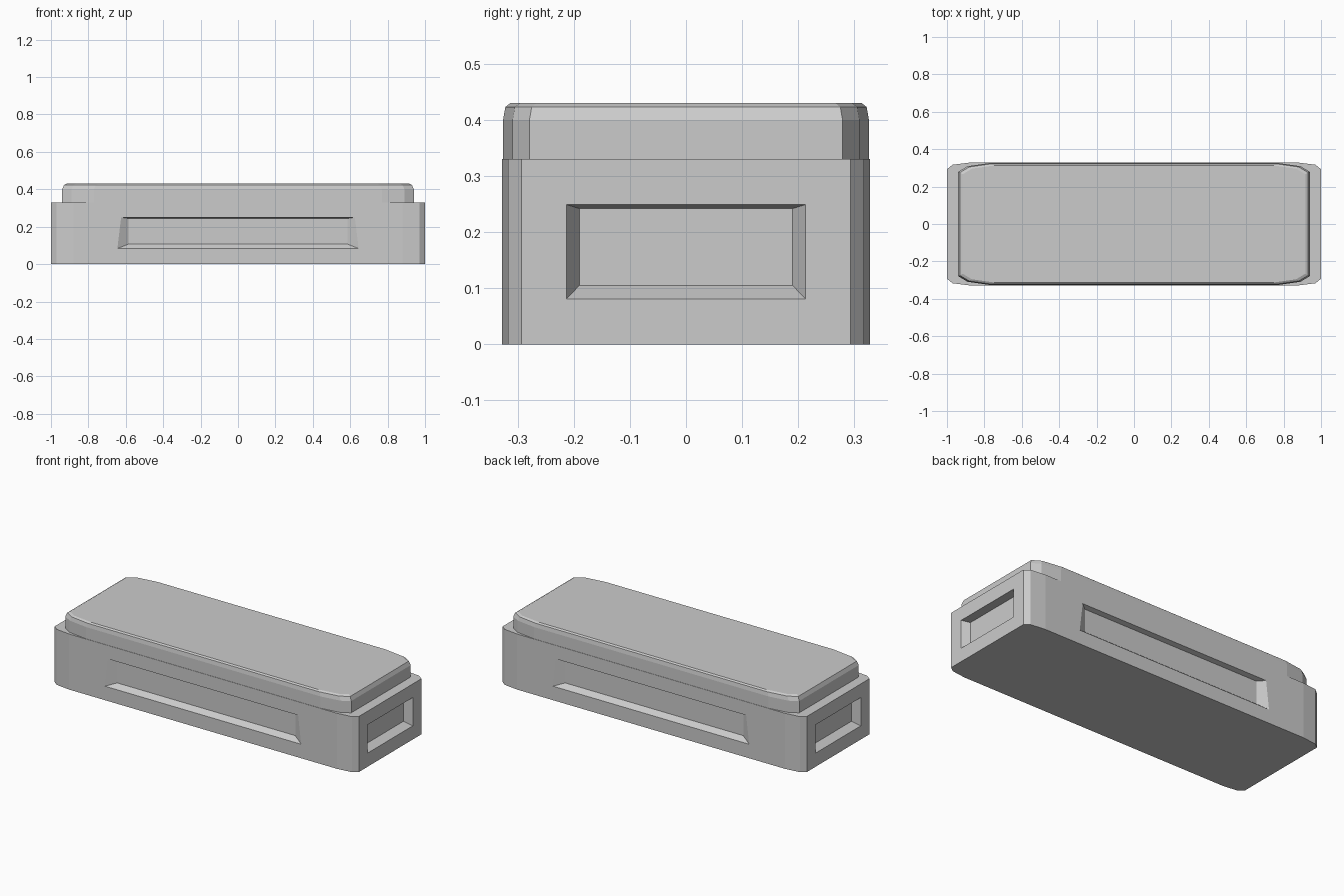
import bpy, bmesh
from mathutils import Vector

if "Cube" in bpy.data.objects:
    bpy.data.objects.remove(bpy.data.objects["Cube"])


def outline(x, y, z, cuts):
    """Mirrored plan outline; cuts are (dx, dy) insets of one corner, end to side."""
    q = [(x - dx, y - dy) for dx, dy in cuts]
    pts = q + [(-a, b) for a, b in reversed(q)]
    pts += [(-a, -b) for a, b in pts]
    return [Vector((a, b, z)) for a, b in pts]


def loft(bm, rings, cap_start=False, cap_end=True, skip=()):
    """Join equal-length rings with quads, leaving out the listed sides."""
    vs = [[bm.verts.new(p) for p in r] for r in rings]
    n = len(vs[0])
    for a, b in zip(vs, vs[1:]):
        for i in range(n):
            if i not in skip:
                j = (i + 1) % n
                bm.faces.new((a[i], a[j], b[j], b[i]))
    if cap_start:
        bm.faces.new(vs[0][::-1])
    if cap_end:
        bm.faces.new(vs[-1])


def rect(half_bottom, half_top, z0, z1, dist, axis, sign):
    """Upright four-sided ring at a distance from the centre along x or y."""
    flat = [(-half_bottom, z0), (half_bottom, z0), (half_top, z1), (-half_top, z1)]
    if axis == "y":
        return [Vector((u, sign * dist, z)) for u, z in flat]
    return [Vector((sign * dist, u, z)) for u, z in flat]


def finish(bm, name):
    bmesh.ops.remove_doubles(bm, verts=bm.verts, dist=0.0005)
    bmesh.ops.recalc_face_normals(bm, faces=bm.faces)
    me = bpy.data.meshes.new(name)
    bm.to_mesh(me)
    bm.free()
    ob = bpy.data.objects.new(name, me)
    bpy.context.collection.objects.link(ob)
    return ob


# Base with softened corners and a recessed panel on each of its four sides
X, Y, H = 1.0, 0.328, 0.33
base_cuts = [(0, 0.035), (0.03, 0.011), (0.12, 0)]
bm = bmesh.new()
loft(bm, [outline(X, Y, z, base_cuts) for z in (0, H)],
     cap_start=True, skip=(2, 5, 8, 11))
for s in (-1, 1):
    loft(bm, [rect(0.88, 0.88, 0, H, Y, "y", s),
              rect(0.645, 0.625, 0.083, 0.25, Y, "y", s),
              rect(0.585, 0.585, 0.107, 0.244, Y - 0.03, "y", s)])
    loft(bm, [rect(0.293, 0.293, 0, H, X, "x", s),
              rect(0.213, 0.213, 0.081, 0.249, X, "x", s),
              rect(0.19, 0.19, 0.105, 0.242, X - 0.045, "x", s)])
finish(bm, "base")

# Lid with a rounded-over top edge
lid_cuts = [(0, 0.047), (0.05, 0.017), (0.17, 0)]
bm = bmesh.new()
loft(bm, [outline(0.94 - dx, 0.326 - dy, z, lid_cuts)
          for dx, dy, z in ((0, 0, H), (0, 0, 0.40),
                            (0.01, 0.004, 0.423), (0.024, 0.013, 0.43))],
     cap_start=True)
finish(bm, "lid")
